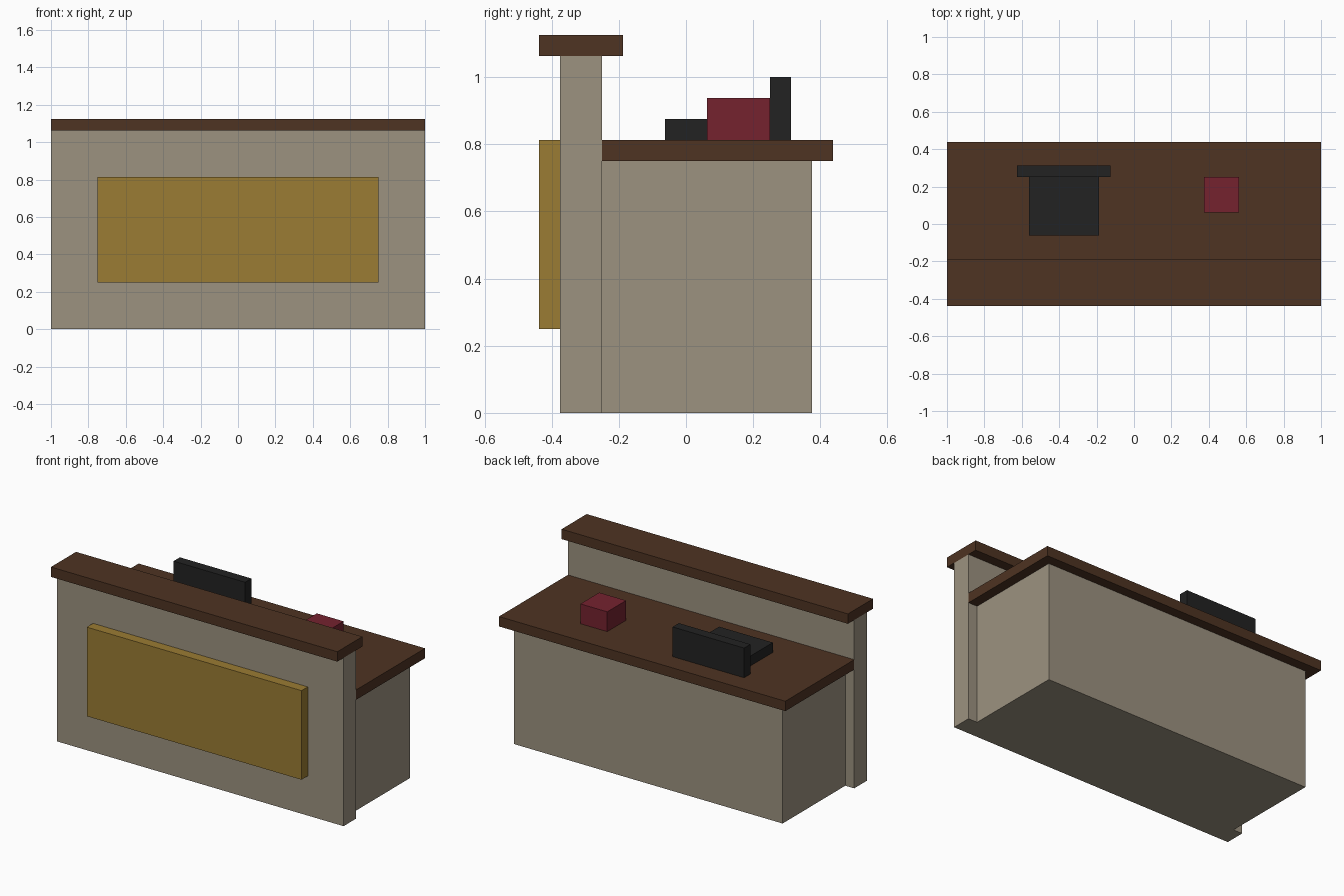
import bpy
import bmesh
from mathutils import Matrix, Vector

if "Cube" in bpy.data.objects:
    bpy.data.objects.remove(bpy.data.objects["Cube"])


def linear(c):
    c /= 255
    return c / 12.92 if c <= 0.04045 else ((c + 0.055) / 1.055) ** 2.4


def material(name, r, g, b):
    m = bpy.data.materials.new(name)
    m.diffuse_color = (linear(r), linear(g), linear(b), 1)
    m.use_nodes = True
    m.node_tree.nodes["Principled BSDF"].inputs["Base Color"].default_value = m.diffuse_color
    return m


def box(name, x, y, z, mat):
    """Box spanning the given (min, max) ranges."""
    lo, hi = Vector((x[0], y[0], z[0])), Vector((x[1], y[1], z[1]))
    bm = bmesh.new()
    bmesh.ops.create_cube(bm, size=1, matrix=Matrix.LocRotScale(None, None, hi - lo))
    me = bpy.data.meshes.new(name)
    bm.to_mesh(me)
    bm.free()
    me.materials.append(mat)
    ob = bpy.data.objects.new(name, me)
    ob.location = (lo + hi) / 2
    bpy.context.collection.objects.link(ob)
    return ob


stone = material("warm grey", 156, 146, 128)
wood = material("dark wood", 78, 51, 34)
gold = material("gold", 155, 124, 51)
black = material("black", 34, 34, 34)
red = material("dark red", 117, 34, 47)

# Desk structure
box("desk_body", (-0.9375, 0.9375), (-0.25, 0.375), (0, 0.75), stone)
box("front_wall", (-1, 1), (-0.375, -0.25), (0, 1.0625), stone)
box("worktop", (-1, 1), (-0.25, 0.4375), (0.75, 0.8125), wood)
box("upper_ledge", (-1, 1), (-0.4375, -0.1875), (1.0625, 1.125), wood)
box("front_panel", (-0.75, 0.75), (-0.4375, -0.375), (0.25, 0.8125), gold)

# Items on the worktop
box("device_base", (-0.5625, -0.1875), (-0.0625, 0.25), (0.8125, 0.875), black)
box("device_screen", (-0.625, -0.125), (0.25, 0.3125), (0.8125, 1.0), black)
box("red_box", (0.375, 0.5625), (0.0625, 0.25), (0.8125, 0.9375), red)
